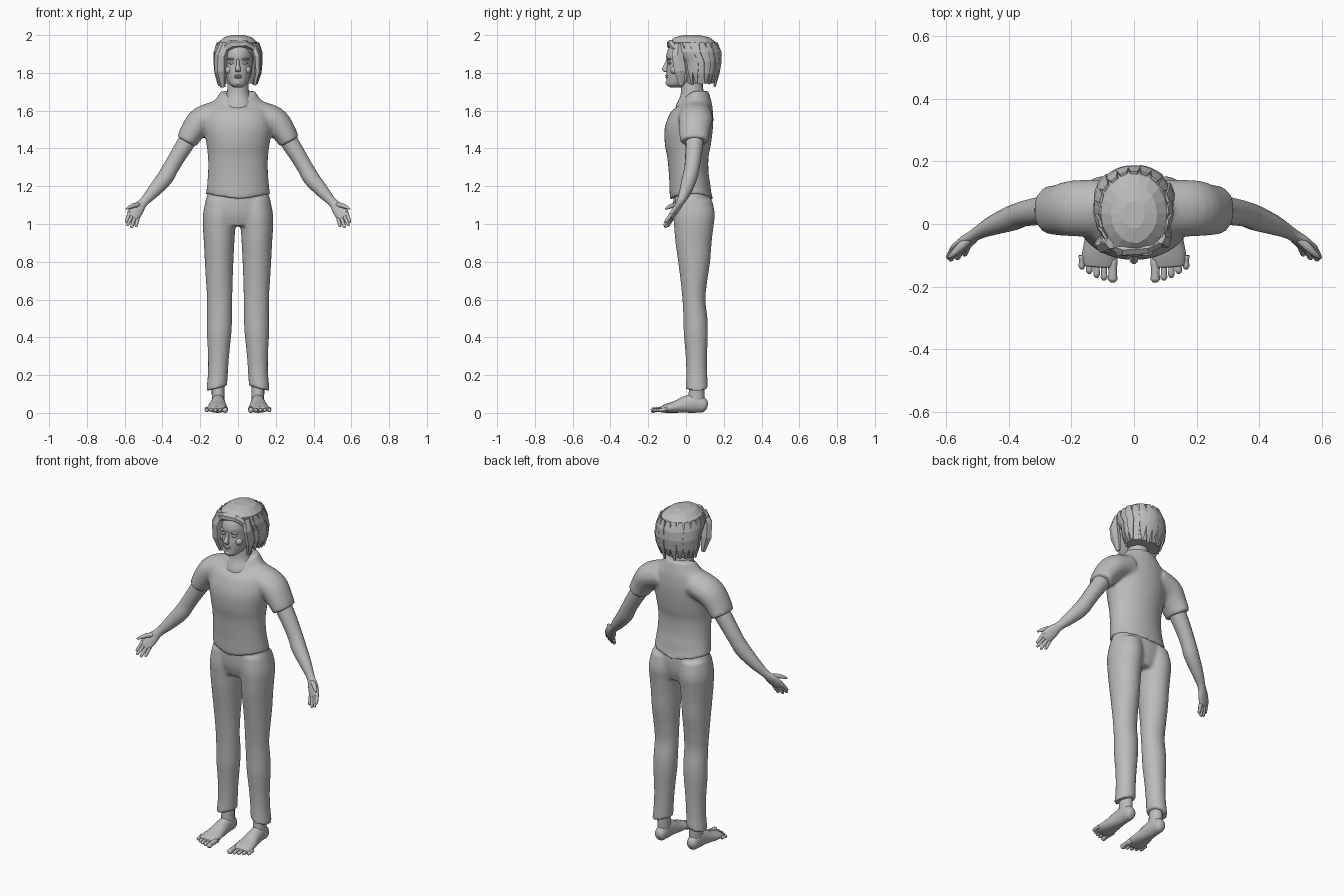
import bpy, bmesh, math, random
from mathutils import Vector, Matrix

random.seed(4)
grey = bpy.data.materials.new("plain_grey")
grey.diffuse_color = (0.5, 0.5, 0.5, 1)


def spline(pts, steps):
    """Smooth interpolation of (x, y, z, half_width, half_depth) rows."""
    out, last = [], len(pts) - 1
    for i in range(last):
        p0, p1, p2, p3 = (pts[min(max(j, 0), last)] for j in (i - 1, i, i + 1, i + 2))
        for k in range(steps):
            t = k / steps
            out.append([0.5 * (2 * b + (c - a) * t + (2 * a - 5 * b + 4 * c - d) * t * t
                               + (3 * b - a - 3 * c + d) * t ** 3)
                        for a, b, c, d in zip(p0, p1, p2, p3)])
    return out + [list(pts[-1])]


def tube(bm, pts, n=16, ref=(0, 1, 0), flat=False, steps=4, side=1, jitter=0):
    """Closed loft of elliptical rings along a path."""
    rows = spline([(p[0] * side,) + tuple(p[1:]) for p in pts], steps)
    mid = [Vector(r[:3]) for r in rows]
    rings = []
    for i, r in enumerate(rows):
        t = (mid[min(i + 1, len(mid) - 1)] - mid[max(i - 1, 0)]).normalized()
        if flat:
            t = Vector((0, 0, 1))
        v = Vector(ref)
        v = (v - t * v.dot(t)).normalized()
        u = v.cross(t)
        ring = []
        for k in range(n):
            a = 2 * math.pi * k / n
            j = 1 + random.uniform(-jitter, jitter)
            ring.append(bm.verts.new(mid[i] + u * r[3] * j * math.cos(a) + v * r[4] * j * math.sin(a)))
        rings.append(ring)
    for a, b in zip(rings, rings[1:]):
        for k in range(n):
            bm.faces.new((a[k], a[(k + 1) % n], b[(k + 1) % n], b[k]))
    bm.faces.new(rings[0])
    bm.faces.new(rings[-1])


def blob(bm, c, r):
    m = Matrix.Translation(c) @ Matrix.Diagonal((*r, 1))
    bmesh.ops.create_uvsphere(bm, u_segments=12, v_segments=8, radius=1, matrix=m)


def finish(name, bm, smooth=True, voxel=0):
    bmesh.ops.recalc_face_normals(bm, faces=bm.faces[:])
    me = bpy.data.meshes.new(name)
    bm.to_mesh(me)
    bm.free()
    me.materials.append(grey)
    ob = bpy.data.objects.new(name, me)
    bpy.context.collection.objects.link(ob)
    if smooth:
        me.shade_smooth()
    if voxel:
        m = ob.modifiers.new("blend", 'REMESH')
        m.mode, m.voxel_size, m.use_smooth_shade = 'VOXEL', voxel, True
        s = ob.modifiers.new("soften", 'SMOOTH')
        s.factor, s.iterations = 0.5, 5
    return ob


# shirt: trunk and short sleeves
bm = bmesh.new()
tube(bm, [(0, .03, 1.16, .17, .115), (0, .016, 1.25, .16, .106), (0, .01, 1.35, .159, .109),
          (0, .01, 1.42, .167, .122), (0, .014, 1.5, .18, .128), (0, .024, 1.56, .18, .121),
          (0, .037, 1.62, .165, .103), (0, .046, 1.66, .12, .086), (0, .05, 1.705, .09, .068)],
     n=32, flat=True)
for v in bm.verts:
    if v.co.z < 1.2:      # hem dips at the middle
        v.co.z -= .035 * max(0, 1 - abs(v.co.x) / .17)
    elif v.co.z > 1.6:    # neckline dips at the front
        v.co.z -= .06 * min(1, max(0, (.04 - v.co.y) / .09)) * (v.co.z - 1.6) / .1
for s in (1, -1):
    tube(bm, [(.1, .05, 1.58, .075, .09), (.19, .05, 1.55, .073, .09),
              (.238, .045, 1.495, .066, .082), (.273, .045, 1.435, .056, .076)], side=s, n=24)
finish("shirt", bm, voxel=.01)

# trousers: hips and two legs
bm = bmesh.new()
tube(bm, [(0, .032, 1.2, .15, .095), (0, .034, 1.12, .173, .102), (0, .034, 1.05, .18, .098),
          (0, .035, .99, .15, .08)], n=32, flat=True)
for s in (1, -1):
    tube(bm, [(.09, .04, 1.13, .08, .098), (.098, .043, 1.05, .088, .11), (.1, .041, .98, .086, .104),
              (.1, .04, .9, .081, .096), (.1, .043, .8, .076, .085), (.099, .042, .7, .071, .071),
              (.097, .042, .6, .067, .061), (.098, .05, .5, .067, .064), (.1, .052, .42, .065, .064),
              (.103, .055, .3, .056, .057), (.107, .057, .2, .053, .056), (.113, .058, .13, .056, .06)],
         n=24, flat=True, side=s)
for v in bm.verts:        # cuffs drop to the outside
    if v.co.z < .16:
        v.co.z -= (abs(v.co.x) - .11) * .25
finish("trousers", bm, voxel=.009)

for s, word in ((1, "left"), (-1, "right")):
    # foot with ankle and toes
    bm = bmesh.new()
    tube(bm, [(.105, .113, .034, .014, .014), (.105, .098, .038, .03, .036), (.105, .05, .05, .036, .05),
              (.106, 0, .045, .04, .045), (.108, -.05, .033, .049, .033), (.11, -.1, .024, .056, .024),
              (.112, -.135, .017, .05, .016)], ref=(0, 0, 1), side=s)
    tube(bm, [(.108, .06, .2, .035, .04), (.105, .056, .1, .034, .042), (.105, .05, .04, .034, .048)],
         flat=True, side=s)
    for i, tip in enumerate((-.186, -.18, -.171, -.159, -.145)):
        x, r = .068 + .0235 * i + (.004 if i else 0), (.011 if i else .016)
        tube(bm, [(x, -.1, .02, r, r), (x, tip + .025, .017, r * .85, r * .8),
                  (x, tip + .01, .014, r, r * .95), (x, tip, .012, r * .4, r * .4)],
             n=8, ref=(0, 0, 1), steps=2, side=s)
    finish(word + "_foot", bm)

    # arm running into the palm
    bm = bmesh.new()
    tube(bm, [(.24, .047, 1.49, .045, .05), (.275, .045, 1.43, .047, .047), (.325, .038, 1.35, .043, .043),
              (.36, .03, 1.29, .042, .04), (.39, .018, 1.24, .043, .04), (.45, -.005, 1.17, .034, .031),
              (.5, -.03, 1.115, .024, .02), (.53, -.052, 1.08, .034, .017),
              (.556, -.076, 1.043, .036, .013), (.562, -.082, 1.034, .03, .009)], side=s)
    # fingers and thumb
    tips = ((.594, -.11, 1.008), (.587, -.117, .99), (.565, -.112, .98), (.541, -.1, .985))
    for i, tip in enumerate(tips):
        k = 1 - i * 2 / 3
        a = Vector((.552 + k * .021, -.073, 1.045 + k * .015))
        b = Vector(tip)
        m = a.lerp(b, .55)
        e = a.lerp(b, .9)
        tube(bm, [(*a, .011, .011), (*m, .0095, .0095), (*e, .008, .008), (*b, .003, .003)],
             n=8, steps=2, side=s)
    tube(bm, [(.52, -.042, 1.1, .014, .014), (.55, -.07, 1.098, .014, .013),
              (.575, -.094, 1.088, .01, .01), (.592, -.108, 1.08, .004, .004)],
         n=8, ref=(0, 0, 1), steps=2, side=s)
    finish(word + "_arm", bm)

# neck
bm = bmesh.new()
tube(bm, [(0, .035, 1.82, .055, .055), (0, .032, 1.73, .055, .057), (0, .036, 1.68, .063, .066),
          (0, .036, 1.63, .085, .088), (0, .03, 1.58, .09, .09)], n=24, flat=True)
finish("neck", bm)

# head with nose, lips, brows and eyes
bm = bmesh.new()
tube(bm, [(0, -.05, 1.723, .022, .033), (0, -.045, 1.738, .043, .058), (0, -.02, 1.77, .061, .083),
          (0, 0, 1.81, .073, .103), (0, .01, 1.85, .077, .109), (0, .015, 1.89, .08, .12),
          (0, .02, 1.93, .075, .112), (0, .02, 1.965, .05, .08)], n=28, flat=True)
tube(bm, [(0, -.096, 1.872, .008, .008), (0, -.104, 1.845, .009, .012), (0, -.112, 1.82, .014, .016),
          (0, -.104, 1.806, .014, .012)], n=10, flat=True)
blob(bm, (0, -.102, 1.785), (.022, .009, .006))
blob(bm, (0, -.1, 1.776), (.019, .009, .006))
blob(bm, (0, -.094, 1.748), (.02, .014, .014))
for s in (1, -1):
    blob(bm, (s * .034, -.086, 1.852), (.016, .01, .007))
    blob(bm, (s * .036, -.09, 1.873), (.024, .012, .006))
    blob(bm, (s * .048, -.06, 1.815), (.022, .024, .022))
finish("head", bm)

# hair: faceted cap that leaves the face free
CAP = [(0, .03, 2.0, .035, .045), (0, .032, 1.988, .075, .092), (0, .035, 1.96, .105, .125),
       (0, .05, 1.91, .12, .128), (0, .075, 1.86, .121, .104), (0, .075, 1.8, .116, .094),
       (0, .075, 1.745, .098, .074)]
bm = bmesh.new()
tube(bm, CAP, n=18, flat=True, steps=1, jitter=.03)
# side locks and the fringe swept across the forehead
tube(bm, [(-.065, -.06, 1.955, .03, .022), (-.09, -.07, 1.89, .034, .026), (-.092, -.06, 1.81, .033, .028),
          (-.08, -.045, 1.725, .014, .012)], n=6, steps=1)
tube(bm, [(.08, -.04, 1.95, .022, .026), (.1, -.045, 1.89, .02, .035), (.104, -.03, 1.81, .018, .035),
          (.088, -.025, 1.735, .008, .014)], n=6, steps=1)
tube(bm, [(.095, -.05, 1.925, .014, .016), (.04, -.078, 1.955, .02, .02), (-.03, -.083, 1.952, .024, .02),
          (-.095, -.055, 1.915, .024, .018)], n=6, steps=1)
finish("hair_cap", bm, smooth=False)

# layered locks around the sides and back
bm = bmesh.new()
for i in range(15):
    ang = math.radians(-32 + i * 244 / 14)
    end = random.uniform(-.022, .012)
    lift = random.uniform(.001, .008)
    rows = []
    for j, (x, y, z, a, b) in enumerate(CAP[2:]):
        w = (.1, .17, .17, .14, .05)[j]
        z += end if j == 4 else 0
        rows.append([bm.verts.new(((a + lift) * math.cos(ang + d * w),
                                   y + (b + lift) * math.sin(ang + d * w), z)) for d in (-1, 0, 1)])
    for p, q in zip(rows, rows[1:]):
        for k in (0, 1):
            bm.faces.new((p[k], q[k], q[k + 1], p[k + 1]))
locks = finish("hair_locks", bm, smooth=False)
m = locks.modifiers.new("thickness", 'SOLIDIFY')
m.thickness, m.offset = .008, 0
